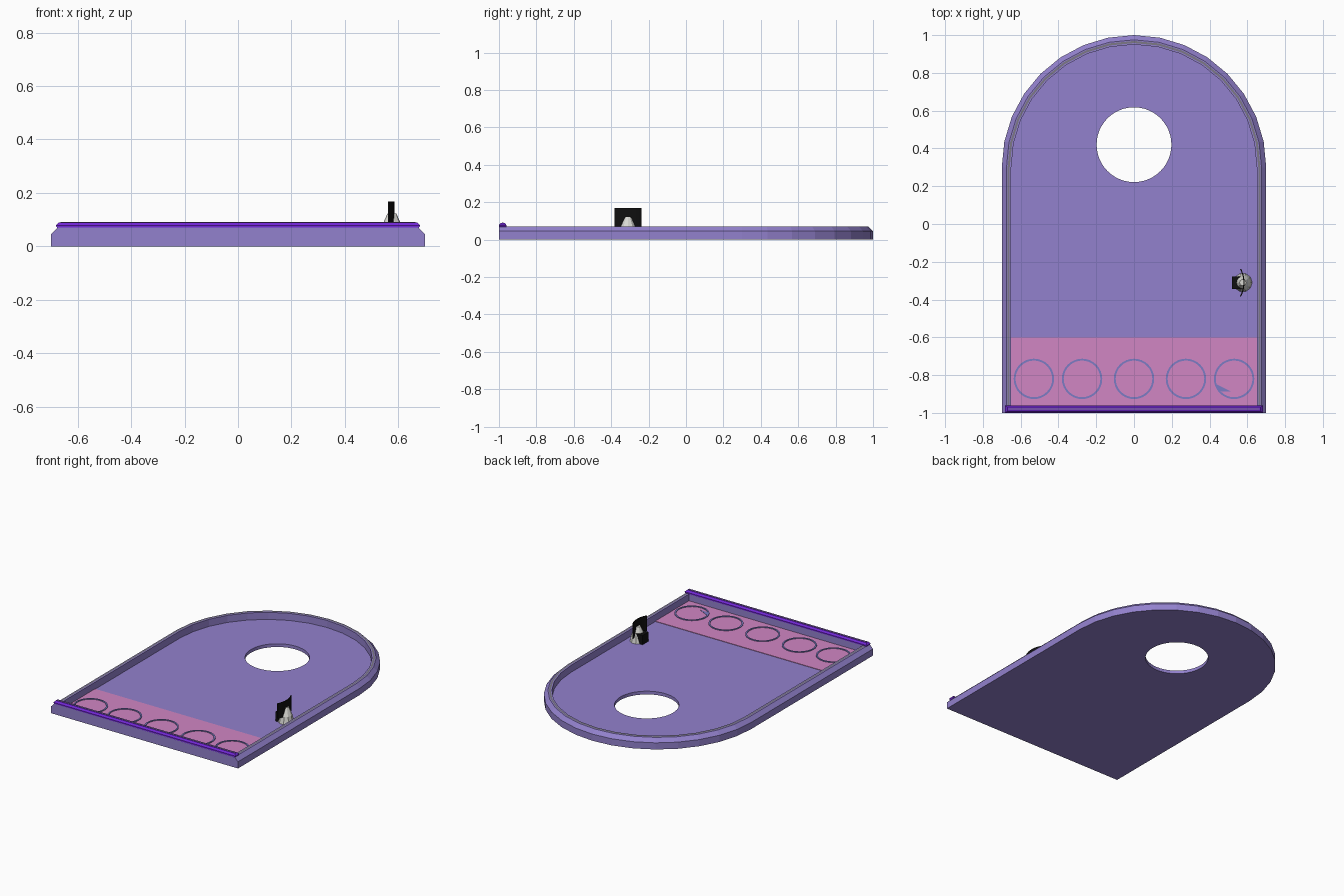
import bpy, bmesh, math
from math import sin, cos, pi

old = bpy.data.objects.get("Cube")
if old:
    bpy.data.objects.remove(old, do_unlink=True)

FLOOR, RIM = 0.022, 0.07


def material(name, rgb):
    m = bpy.data.materials.new(name)
    m.use_nodes = True
    m.diffuse_color = (*rgb, 1)
    m.node_tree.nodes["Principled BSDF"].inputs["Base Color"].default_value = (*rgb, 1)
    return m


LILAC = material("lilac", (0.29, 0.22, 0.61))
PINK = material("pink", (0.64, 0.24, 0.55))
VIOLET = material("violet", (0.17, 0.02, 0.68))
GRAY = material("gray", (0.2, 0.19, 0.24))
BLACK = material("black", (0.005, 0.005, 0.005))
WHITE = material("off_white", (0.7, 0.7, 0.66))
BLUE = material("ring_blue", (0.2, 0.2, 0.55))


def finish(name, bm, mat):
    bmesh.ops.recalc_face_normals(bm, faces=bm.faces)
    mesh = bpy.data.meshes.new(name)
    bm.to_mesh(mesh)
    bm.free()
    mesh.materials.append(mat)
    ob = bpy.data.objects.new(name, mesh)
    bpy.context.collection.objects.link(ob)
    return ob


def loft(name, loops, mat, closed=False, caps=True):
    """Skin equal-length closed loops, then cap the ends or join them up."""
    bm = bmesh.new()
    rings = [[bm.verts.new(p) for p in loop] for loop in loops]
    n = len(rings[0])
    pairs = list(zip(rings, rings[1:]))
    if closed:
        pairs.append((rings[-1], rings[0]))
    for a, b in pairs:
        for i in range(n):
            j = (i + 1) % n
            bm.faces.new((a[i], a[j], b[j], b[i]))
    if caps and not closed:
        bm.faces.new(rings[0])
        bm.faces.new(rings[-1])
    return finish(name, bm, mat)


def box(name, x, y, z, mat):
    rect = [(x[0], y[0]), (x[1], y[0]), (x[1], y[1]), (x[0], y[1])]
    return loft(name, [[(px, py, h) for px, py in rect] for h in z], mat)


def circle(cx, cy, r, z, n):
    return [(cx + r * cos(2 * pi * i / n), cy + r * sin(2 * pi * i / n), z) for i in range(n)]


def arch(inset, z, front=-1.0):
    r = 0.7 - inset
    pts = [(r * cos(pi * i / 16), 0.3 + r * sin(pi * i / 16), z) for i in range(17)]
    return [(r, front, z)] + pts + [(-r, front, z)]


# Arched tray with chamfered rim and sunken floor
tray = loft("tray", [arch(0, 0), arch(0, 0.045), arch(0.025, RIM),
                     arch(0.05, RIM, -0.96), arch(0.05, FLOOR, -0.96)], LILAC)

# Round hole through the floor
cutter = loft("hole_cutter", [circle(0, 0.42, 0.198, z, 48) for z in (-0.1, 0.1)], LILAC)
cutter.hide_render = True
cut = tray.modifiers.new("hole", "BOOLEAN")
cut.operation, cut.solver, cut.object = "DIFFERENCE", "EXACT", cutter
bpy.context.view_layer.objects.active = tray
bpy.ops.object.modifier_apply(modifier=cut.name)
bpy.data.objects.remove(cutter, do_unlink=True)

# Narrow gray seam along the top of the rim
bm = bmesh.new()
edges = [[bm.verts.new(p) for p in arch(inset, RIM + 0.001, -0.96)] for inset in (0.031, 0.042)]
for i in range(len(edges[0]) - 1):
    bm.faces.new((edges[0][i], edges[0][i + 1], edges[1][i + 1], edges[1][i]))
finish("rim_seam", bm, GRAY)

# Front bar with bevelled top and a dark line along it
bar = []
for x, inset, z in ((0.675, 0, 0.066), (0.682, 0, 0.078), (0.67, 0.01, 0.09)):
    bar.append([(-x, -1 + inset, z), (x, -1 + inset, z),
                (x, -0.96 - inset, z), (-x, -0.96 - inset, z)])
loft("front_bar", bar, VIOLET)
box("front_bar_line", (-0.665, 0.665), (-0.983, -0.977), (0.09, 0.091), GRAY)

# Pink front panel with five rings
top = FLOOR + 0.003
box("front_panel", (-0.65, 0.65), (-0.96, -0.6), (FLOOR - 0.001, top), PINK)
for k, x in enumerate((-0.53, -0.275, 0, 0.275, 0.53)):
    section = ((0.107, FLOOR), (0.107, top + 0.004), (0.097, top + 0.004), (0.097, FLOOR))
    loft(f"ring_{k + 1}", [circle(x, -0.82, r, z, 32) for r, z in section], BLUE, closed=True)
chip = ((0.43, -0.845), (0.45, -0.885), (0.515, -0.888))
loft("panel_chip", [[(x, y, z) for x, y in chip] for z in (FLOOR, top + 0.002)], BLUE)

# Post with a curved blade and foot
PX, PY = 0.57, -0.31
loft("post", [circle(PX + 0.006, PY, 0.05, FLOOR, 10), circle(PX + 0.006, PY, 0.04, 0.07, 10),
              circle(PX + 0.006, PY, 0.017, 0.122, 10)], WHITE)
box("post_foot", (0.52, 0.575), (PY - 0.033, PY + 0.033), (FLOOR, 0.085), BLACK)
blade = []
for i in range(11):
    t = -1 + i / 5
    x, y = 0.585 - 0.018 * t * t, PY + 0.073 * t
    blade.append([(x, y, 0.065), (x - 0.006, y, 0.065), (x - 0.006, y, 0.168), (x, y, 0.168)])
loft("blade", blade, BLACK)
